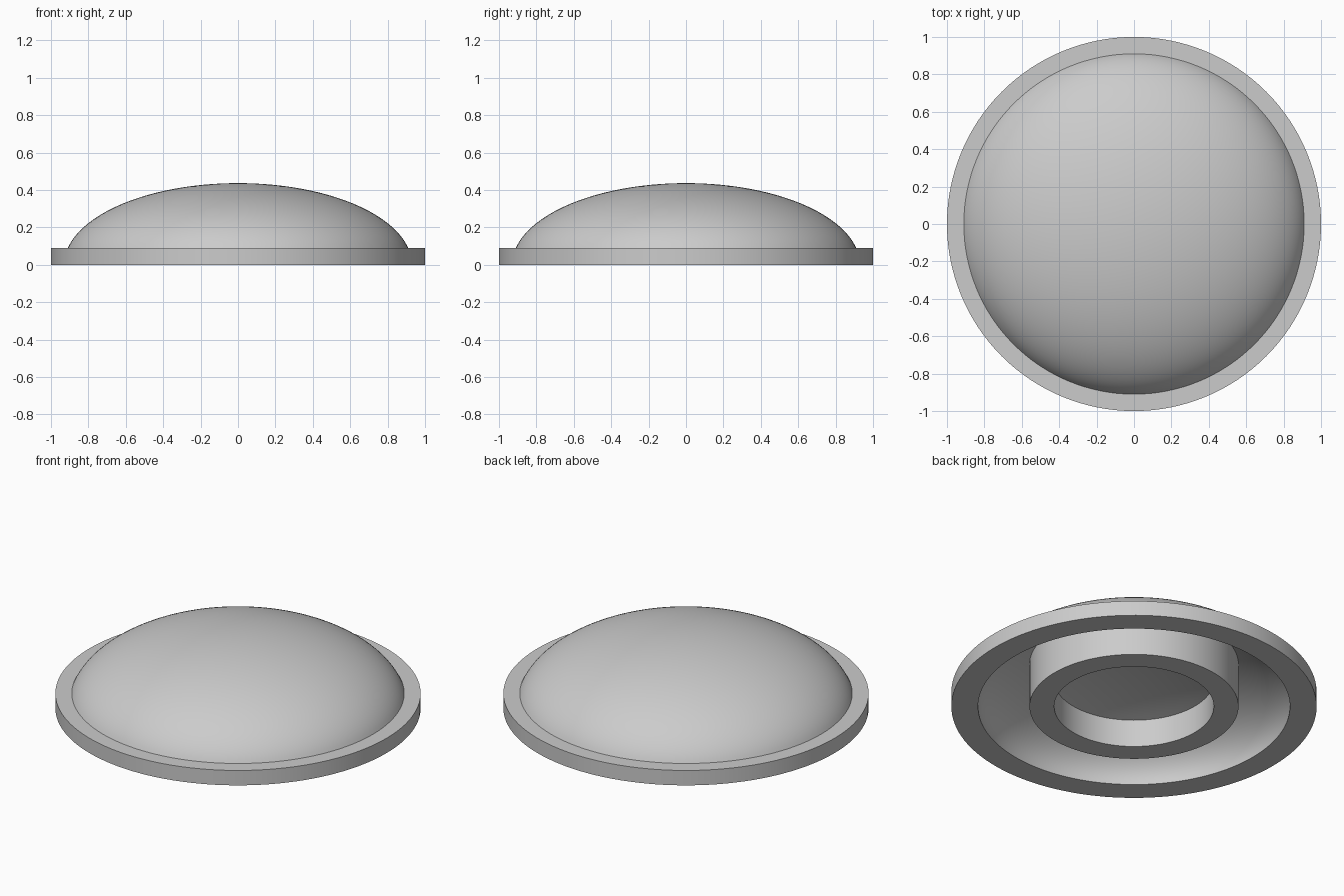
import bpy
import bmesh
import math

cube = bpy.data.objects.get("Cube")
if cube:
    bpy.data.objects.remove(cube, do_unlink=True)

SEGMENTS = 128


def ellipse_arc(a, b, r_start, r_end, steps, base=0):
    """Points (r, z) on a half ellipse standing on z = base."""
    t0, t1 = math.asin(r_start / a), math.asin(r_end / a)
    pts = []
    for i in range(steps + 1):
        t = t0 + (t1 - t0) * i / steps
        pts.append((a * math.sin(t), base + b * math.cos(t)))
    return pts


def lathe(name, profile, material):
    """Revolve an (r, z) profile around the z axis."""
    bm = bmesh.new()
    verts = [bm.verts.new((r, 0, z)) for r, z in profile]
    edges = [bm.edges.new(pair) for pair in zip(verts, verts[1:])]
    bmesh.ops.spin(bm, geom=verts + edges, cent=(0, 0, 0), axis=(0, 0, 1),
                   angle=math.tau, steps=SEGMENTS)
    bmesh.ops.remove_doubles(bm, verts=bm.verts[:], dist=0.0001)
    bmesh.ops.recalc_face_normals(bm, faces=bm.faces[:])
    mesh = bpy.data.meshes.new(name)
    bm.to_mesh(mesh)
    bm.free()
    mesh.materials.append(material)
    obj = bpy.data.objects.new(name, mesh)
    bpy.context.collection.objects.link(obj)
    bpy.ops.object.select_all(action="DESELECT")
    obj.select_set(True)
    bpy.context.view_layer.objects.active = obj
    bpy.ops.object.shade_smooth_by_angle(angle=math.radians(30))
    return obj


# Plain grey material
grey = bpy.data.materials.new("plain_grey")
grey.use_nodes = True
colour = (0.6, 0.6, 0.6, 1)
grey.diffuse_color = colour
grey.node_tree.nodes["Principled BSDF"].inputs["Base Color"].default_value = colour

# Sizes
dome_radius, dome_height = 0.93, 0.437
rim_radius, rim_height, rim_inner = 1.0, 0.09, 0.854
boss_outer, boss_inner = 0.572, 0.437
cavity_height = 0.36
socket_drop = 0.22

# Outer dome down to the flange
profile = ellipse_arc(dome_radius, dome_height, 0, 0.91, 32)
# Flange rim
profile += [(rim_radius, rim_height), (rim_radius, 0)]
# Hollow underside from the rim to the round boss
profile += ellipse_arc(rim_inner, cavity_height, rim_inner, boss_outer, 20)
# Ring boss
profile += [(boss_outer, 0), (boss_inner, 0)]
# Socket ceiling inside the boss, following the dome
profile += ellipse_arc(dome_radius, dome_height, boss_inner, 0, 10, -socket_drop)

lathe("domed_cap", profile, grey)
